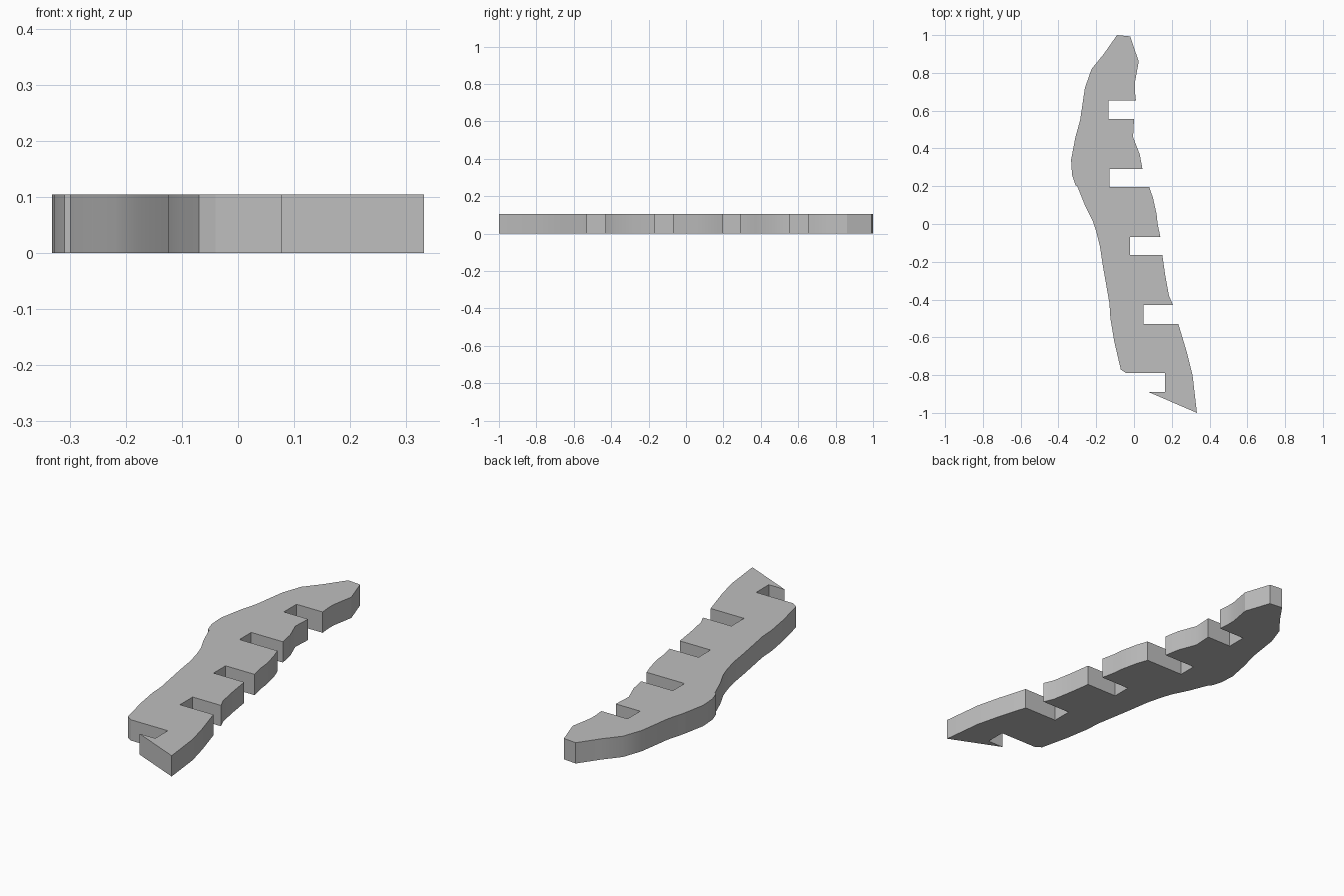
import bpy
import bmesh

default_cube = bpy.data.objects.get("Cube")
if default_cube:
    bpy.data.objects.remove(default_cube, do_unlink=True)

THICKNESS = 0.104


def make_material(name, color):
    material = bpy.data.materials.new(name)
    material.use_nodes = True
    material.diffuse_color = color
    shader = material.node_tree.nodes["Principled BSDF"]
    shader.inputs["Base Color"].default_value = color
    return material


# Teeth of the slotted edge, from the back to the front
teeth = [
    [(-.09, 1), (-.02, .993), (.025, .86), (.005, .75), (.005, .7), (.01, .655)],
    [(0, .555), (-.005, .46), (.03, .37), (.045, .29)],
    [(.08, .197), (.1, .14), (.12, .05), (.125, 0), (.14, -.07)],
    [(.15, -.165), (.165, -.27), (.185, -.38), (.207, -.43)],
    [(.235, -.53), (.28, -.68), (.31, -.8), (.333, -1), (.078, -.89)],
]

# Smooth outer edge, from the front to the back
outer_edge = [
    (-.04, -.79), (-.07, -.77), (-.105, -.62), (-.125, -.5), (-.13, -.42),
    (-.165, -.22), (-.18, -.12), (-.2, -.04), (-.22, .02), (-.26, .1),
    (-.3, .2), (-.31, .205), (-.328, .26), (-.333, .34), (-.31, .46),
    (-.285, .55), (-.26, .72), (-.225, .82), (-.16, .9),
]

# Inner end of the square slot that follows each tooth
slot_depths = [-.135, -.13, -.02, .05, .165]


def slotted_outline():
    outline = []
    following = teeth[1:] + [outer_edge]
    for tooth, depth, after in zip(teeth, slot_depths, following):
        outline += tooth
        outline += [(depth, tooth[-1][1]), (depth, after[0][1])]
    return outline + outer_edge


def extrude_plate(name, outline, height, material):
    bm = bmesh.new()
    base = bm.faces.new([bm.verts.new((x, y, 0)) for x, y in outline])
    raised = bmesh.ops.extrude_face_region(bm, geom=[base], use_keep_orig=True)
    top_verts = [v for v in raised["geom"] if isinstance(v, bmesh.types.BMVert)]
    bmesh.ops.translate(bm, verts=top_verts, vec=(0, 0, height))
    bmesh.ops.recalc_face_normals(bm, faces=bm.faces[:])
    mesh = bpy.data.meshes.new(name)
    bm.to_mesh(mesh)
    bm.free()
    mesh.materials.append(material)
    plate = bpy.data.objects.new(name, mesh)
    bpy.context.collection.objects.link(plate)
    return plate


# Flat slotted rib, with the gently curved walls smoothed
grey = make_material("plain grey", (0.52, 0.52, 0.52, 1))
rib = extrude_plate("slotted_rib", slotted_outline(), THICKNESS, grey)
bpy.ops.object.select_all(action="DESELECT")
rib.select_set(True)
bpy.context.view_layer.objects.active = rib
bpy.ops.object.shade_smooth_by_angle(angle=0.5)
